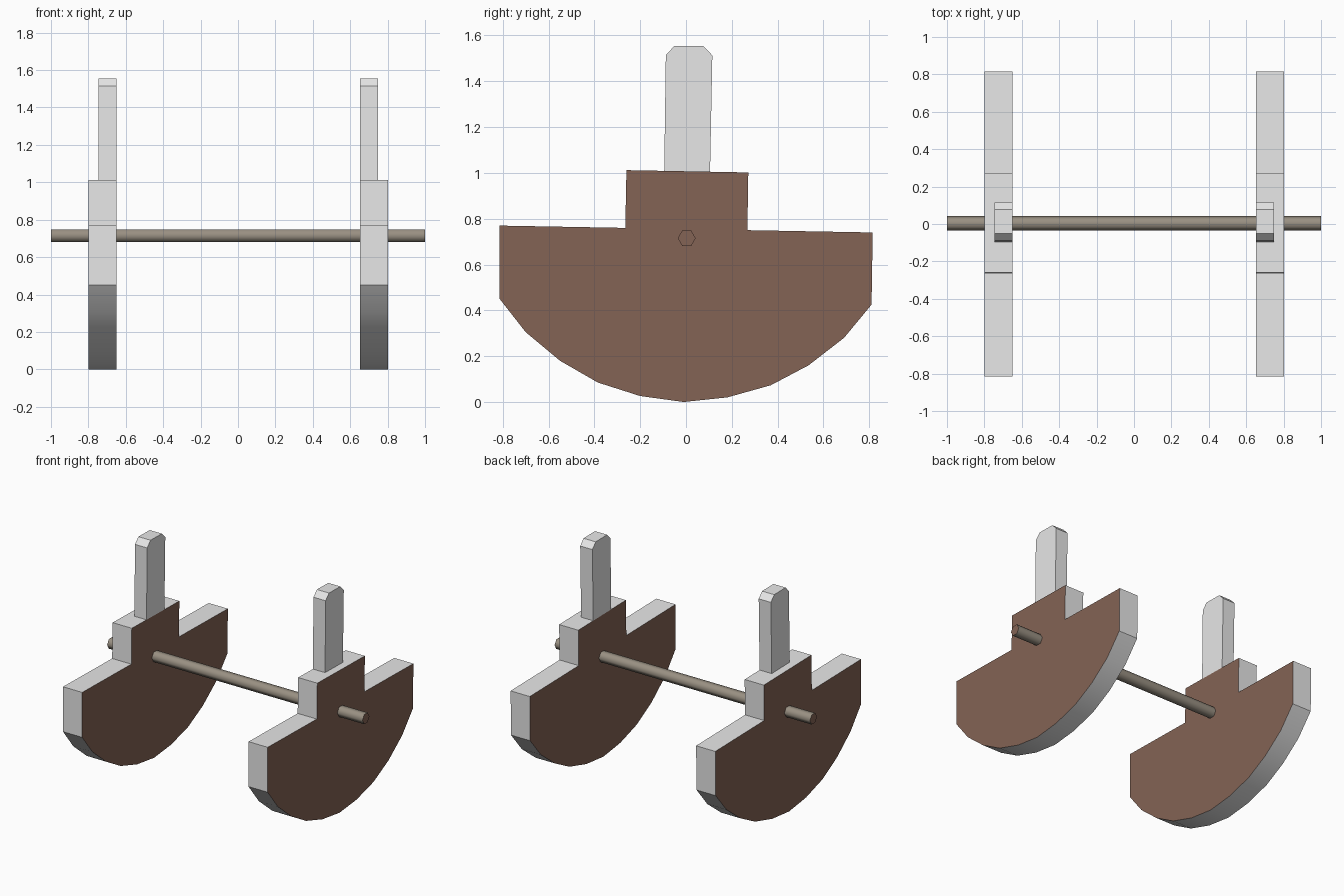
import bpy, bmesh, math

if "Cube" in bpy.data.objects:
    bpy.data.objects.remove(bpy.data.objects["Cube"])


def material(name, rgb):
    m = bpy.data.materials.new(name)
    m.diffuse_color = (*rgb, 1)
    m.use_nodes = True
    m.node_tree.nodes["Principled BSDF"].inputs["Base Color"].default_value = m.diffuse_color
    return m


GREY = material("light grey", (0.8, 0.8, 0.8))
WOOD = material("brown wood", (0.23, 0.125, 0.09))
ROD = material("taupe rod", (0.32, 0.28, 0.225))


def extrude_x(name, profile, x0, x1, side, cap, smooth_angle):
    """Extrude a (y, z) profile along x; faces across x take the cap material."""
    bm = bmesh.new()
    face = bm.faces.new([bm.verts.new((x0, y, z)) for y, z in profile])
    new = bmesh.ops.extrude_face_region(bm, geom=[face])["geom"]
    bmesh.ops.translate(bm, vec=(x1 - x0, 0, 0),
                        verts=[v for v in new if isinstance(v, bmesh.types.BMVert)])
    bmesh.ops.recalc_face_normals(bm, faces=bm.faces)
    for f in bm.faces:
        f.material_index = int(abs(f.normal.x) > 0.9)
    me = bpy.data.meshes.new(name)
    bm.to_mesh(me)
    bm.free()
    me.materials.append(side)
    me.materials.append(cap)
    ob = bpy.data.objects.new(name, me)
    bpy.context.collection.objects.link(ob)
    bpy.ops.object.select_all(action='DESELECT')
    ob.select_set(True)
    bpy.context.view_layer.objects.active = ob
    bpy.ops.object.shade_smooth_by_angle(angle=math.radians(smooth_angle))
    return ob


# Rocker outline: stepped top, then the faceted curved underside
rocker = [(-0.815, 0.77), (-0.265, 0.76), (-0.26, 1.012), (0.272, 1.002),
          (0.268, 0.75), (0.815, 0.74), (0.81, 0.425), (0.69, 0.28),
          (0.535, 0.16), (0.37, 0.073), (0.18, 0.02), (-0.01, 0.0),
          (-0.2, 0.026), (-0.385, 0.085), (-0.55, 0.18), (-0.7, 0.305),
          (-0.815, 0.452)]
# Upright post with chamfered top
post = [(-0.095, 1.009), (-0.088, 1.515), (-0.05, 1.555), (0.077, 1.553),
        (0.115, 1.513), (0.105, 1.005)]

for side, x_rocker, x_post in (("left", -0.8, -0.745), ("right", 0.653, 0.653)):
    extrude_x(side + "_rocker", rocker, x_rocker, x_rocker + 0.15, GREY, WOOD, 25)
    extrude_x(side + "_post", post, x_post, x_post + 0.095, GREY, GREY, 25)

# Hexagonal axle through both rockers
hexagon = [(0.003 + 0.039 * math.cos(math.radians(60 * i)),
            0.715 + 0.039 * math.sin(math.radians(60 * i))) for i in range(6)]
extrude_x("axle", hexagon, -1, 1, ROD, WOOD, 65)
